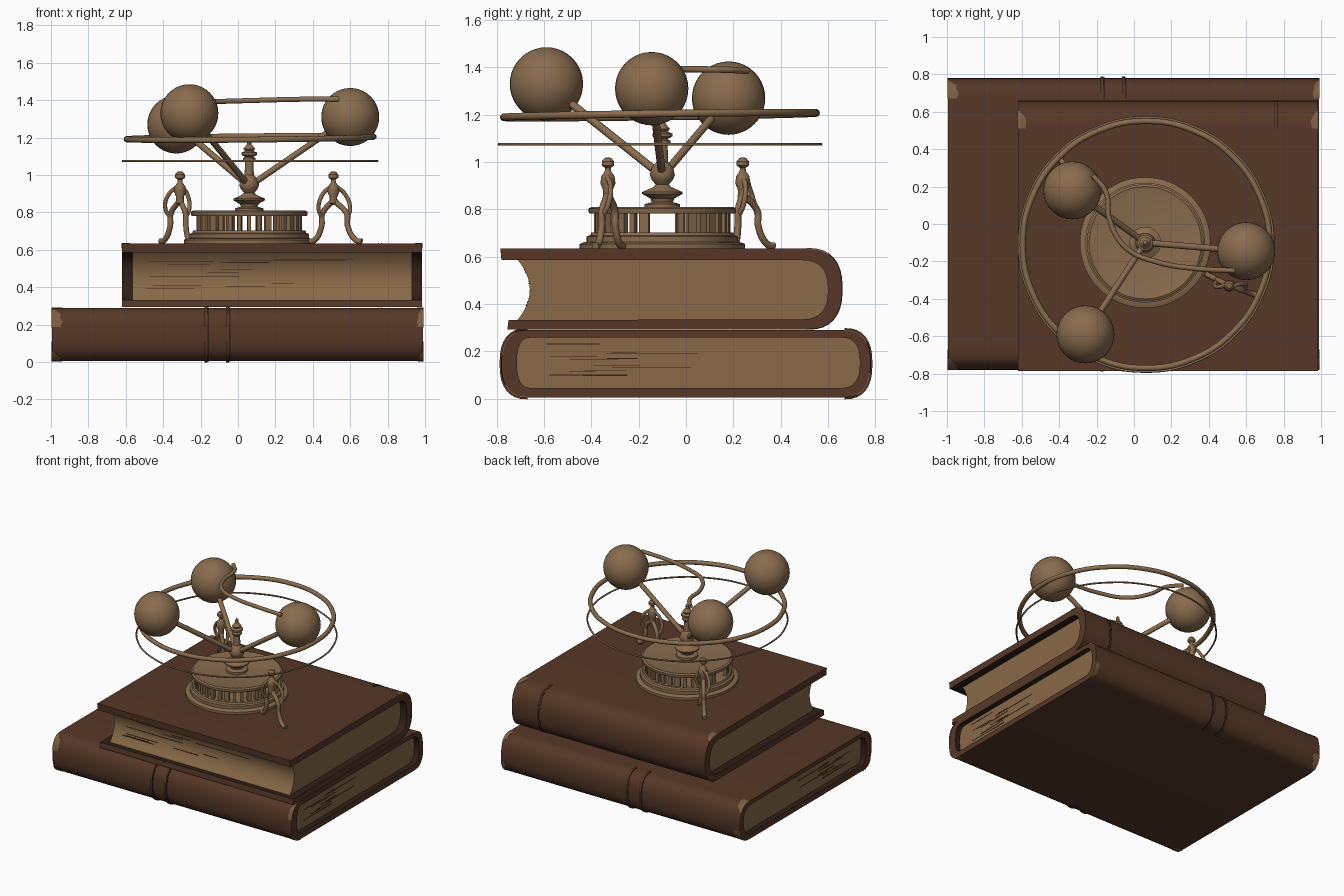
import bpy, bmesh, math, random
from mathutils import Vector, Matrix

if "Cube" in bpy.data.objects:
    bpy.data.objects.remove(bpy.data.objects["Cube"])
random.seed(4)


def mat(name, rgb):
    m = bpy.data.materials.new(name)
    m.diffuse_color = (*rgb, 1)
    m.use_nodes = True
    m.node_tree.nodes["Principled BSDF"].inputs["Base Color"].default_value = m.diffuse_color
    return m


LEATHER = mat("brown leather", (0.092, 0.039, 0.020))
DARK = mat("dark brown", (0.030, 0.014, 0.008))
PAGE = mat("aged paper", (0.246, 0.141, 0.063))
WORN = mat("worn leather", (0.200, 0.110, 0.055))
BRASS = mat("old brass", (0.250, 0.150, 0.076))
CX, CY = 0.06, -0.10


def finish(name, bm, mats, angle=35):
    bmesh.ops.recalc_face_normals(bm, faces=bm.faces[:])
    me = bpy.data.meshes.new(name)
    bm.to_mesh(me)
    bm.free()
    ob = bpy.data.objects.new(name, me)
    bpy.context.collection.objects.link(ob)
    for m in mats:
        me.materials.append(m)
    smooth(ob, angle)
    return ob


def smooth(ob, angle=35):
    bpy.ops.object.select_all(action='DESELECT')
    ob.select_set(True)
    bpy.context.view_layer.objects.active = ob
    bpy.ops.object.shade_smooth_by_angle(angle=math.radians(angle))


def shell(name, outer, inner, x0, x1, closed, mats):
    """Thick sheet: yz outlines swept along x; inner faces take the last material."""
    n = len(outer)
    x0 = x0 if isinstance(x0, list) else [x0] * n
    x1 = x1 if isinstance(x1, list) else [x1] * n
    bm = bmesh.new()
    rows = [[bm.verts.new((x[i], *p[i])) for i in range(n)]
            for p, x in ((outer, x0), (outer, x1), (inner, x1), (inner, x0))]
    for i in range(n if closed else n - 1):
        j = (i + 1) % n
        for k in range(4):
            a, b = rows[k], rows[(k + 1) % 4]
            f = bm.faces.new((a[i], a[j], b[j], b[i]))
            f.material_index = len(mats) - 1 if k == 2 else 0
    if not closed:
        for e in (0, n - 1):
            bm.faces.new([r[e] for r in rows])
    return finish(name, bm, mats)


def prism(name, pts, x0, x1, m):
    bm = bmesh.new()
    a = [bm.verts.new((x0, *p)) for p in pts]
    b = [bm.verts.new((x1, *p)) for p in pts]
    bm.faces.new(a)
    bm.faces.new(b)
    for i in range(len(pts)):
        j = (i + 1) % len(pts)
        bm.faces.new((a[i], a[j], b[j], b[i]))
    return finish(name, bm, [m])


def arc(y, bulge, z0, z1, side=1, n=16):
    """Rounded book edge, from top to bottom when side is 1."""
    zc, h, out = (z0 + z1) / 2, (z1 - z0) / 2, []
    for i in range(n + 1):
        t = math.pi / 2 - math.pi * i / n
        s = math.copysign(abs(math.sin(t)) ** 0.8, math.sin(t))
        out.append((y - side * bulge * (1 - abs(math.cos(t)) ** 0.8), zc + side * h * s))
    return out


def strip(name, pts, x0, x1, m, h=0.005):
    """Thin strip lying on part of a book outline."""
    o, i = [], []
    for k, p in enumerate(pts):
        a, b = pts[max(k - 1, 0)], pts[min(k + 1, len(pts) - 1)]
        d = Vector((b[0] - a[0], b[1] - a[1])).normalized()
        nrm = Vector((-d.y, d.x))
        o.append(tuple(Vector(p) + nrm * h))
        i.append(tuple(Vector(p) - nrm * 0.004))
    return shell(name, o, i, x0, x1, False, [m])


def lathe(name, prof, loc, m=BRASS, seg=48, angle=35):
    bm = bmesh.new()
    vs = [bm.verts.new((r, 0, z)) for r, z in prof]
    es = [bm.edges.new(e) for e in zip(vs, vs[1:])]
    bmesh.ops.spin(bm, geom=vs + es, cent=(0, 0, 0), axis=(0, 0, 1),
                   angle=2 * math.pi, steps=seg)
    bmesh.ops.remove_doubles(bm, verts=bm.verts[:], dist=1e-5)
    bmesh.ops.translate(bm, verts=bm.verts[:], vec=loc)
    return finish(name, bm, [m], angle)


def tube(name, pts, r, m=BRASS, cyclic=False):
    cu = bpy.data.curves.new(name, 'CURVE')
    cu.dimensions, cu.bevel_depth, cu.bevel_resolution = '3D', r, 3
    cu.use_fill_caps, cu.resolution_u = True, 6
    sp = cu.splines.new('BEZIER' if len(pts) > 2 else 'POLY')
    bez = len(pts) > 2
    col = sp.bezier_points if bez else sp.points
    col.add(len(pts) - 1)
    for q, p in zip(col, pts):
        q.co = p if bez else (*p, 1)
        if bez:
            q.handle_left_type = q.handle_right_type = 'AUTO'
    sp.use_cyclic_u = cyclic
    cu.materials.append(m)
    ob = bpy.data.objects.new(name, cu)
    bpy.context.collection.objects.link(ob)
    bpy.ops.object.select_all(action='DESELECT')
    ob.select_set(True)
    bpy.context.view_layer.objects.active = ob
    bpy.ops.object.convert(target='MESH')
    smooth(bpy.context.object, 50)


def ball(name, loc, r):
    bm = bmesh.new()
    bmesh.ops.create_uvsphere(bm, u_segments=32, v_segments=20, radius=r,
                              matrix=Matrix.Translation(loc))
    return finish(name, bm, [BRASS])


def box(name, lo, hi, m):
    bm = bmesh.new()
    c = [(a + b) / 2 for a, b in zip(lo, hi)]
    s = [b - a for a, b in zip(lo, hi)]
    bmesh.ops.create_cube(bm, size=1, matrix=Matrix.Translation(c) @ Matrix.Diagonal((*s, 1)))
    return finish(name, bm, [m])


# Lower book: leather wrapped round both long sides
back, front = arc(0.78, 0.11, 0.005, 0.29), arc(-0.78, 0.11, 0.005, 0.29, -1)
inner = arc(0.735, 0.08, 0.045, 0.258) + arc(-0.715, 0.06, 0.045, 0.258, -1)
shell("lower_book_cover", back + front, inner, -0.995, 0.99, True, [LEATHER, DARK])
prism("lower_book_pages", arc(0.738, 0.08, 0.042, 0.261) + arc(-0.718, 0.06, 0.042, 0.261, -1),
      -0.955, 0.95, PAGE)
for side, pts in (("back", back), ("front", front)):
    for x in (-0.17, -0.055):
        strip("lower_book_band_" + side, pts, x - 0.008, x + 0.008, LEATHER, 0.008)
        strip("lower_book_groove_" + side, pts, x + 0.008, x + 0.015, DARK, 0.002)
    # Worn leather corners
    for k in (2, 11):
        sub = pts[k - 2:k + 4]
        w = [0.05, 0.06, 0.045, 0.05, 0.03, 0.012]
        strip("worn_corner_left", sub, -0.997, [-0.997 + v for v in w], WORN, 0.002)
        strip("worn_corner_right", sub, [0.992 - v * 0.6 for v in w], 0.992, WORN, 0.002)

# Upper book: spine at the back, hollow fore edge at the front
spine = arc(0.66, 0.15, 0.293, 0.635)
cover_in = [(-0.78, 0.585)] + arc(0.60, 0.11, 0.335, 0.585) + [(-0.75, 0.332)]
shell("upper_book_cover", [(-0.785, 0.635)] + spine + [(-0.755, 0.293)], cover_in,
      -0.62, 0.985, False, [LEATHER, DARK])


def fore(z):
    return -0.66 - 0.05 * ((z - 0.46) / 0.125) ** 2


zs = [0.332 + 0.256 * i / 12 for i in range(13)]
prism("upper_book_pages", arc(0.603, 0.11, 0.332, 0.588) + [(fore(z), z) for z in zs],
      -0.565, 0.93, PAGE)
for x in (0.75, 0.765):
    strip("upper_book_spine_line", spine, x, x + 0.005, DARK, 0.002)
strip("upper_worn_corner_left", spine[:4], -0.622, [-0.58, -0.575, -0.59, -0.61], WORN, 0.002)
strip("upper_worn_corner_right", spine[:4], [0.95, 0.945, 0.96, 0.98], 0.987, WORN, 0.002)

# Loose page edges drawn as thin dark plates
for i in range(16):
    z, x, w = random.uniform(0.36, 0.56), random.uniform(-0.55, 0.35), random.uniform(0.1, 0.5)
    box("fore_edge_line", (x, fore(z) - 0.003, z), (x + w, fore(z) + 0.004, z + 0.0025), DARK)
for i in range(12):
    z, y, w = random.uniform(0.09, 0.23), random.uniform(-0.66, -0.3), random.uniform(0.1, 0.4)
    for e in (0.95, -0.955):
        box("lower_page_line", (e - 0.002, y, z), (e + 0.002, y + w, z + 0.0025), DARK)

# Stepped base, open gallery and top plate
lathe("base", [(0, 0.63), (0.35, 0.63), (0.35, 0.653), (0.335, 0.66), (0.32, 0.662),
               (0.32, 0.685), (0.305, 0.69), (0.30, 0.703), (0, 0.703)], (CX, CY, 0), seg=64)
for i in range(34):
    a = 2 * math.pi * (i + 0.5) / 34
    if abs(math.sin(a)) < 0.22:
        continue
    w = random.uniform(0.018, 0.042)
    ob = box("gallery_column", (0.262, -w / 2, 0.70), (0.288, w / 2, 0.79), BRASS)
    ob.matrix_world = Matrix.Translation((CX, CY, 0)) @ Matrix.Rotation(a, 4, 'Z')
lathe("top_plate", [(0, 0.782), (0.308, 0.782), (0.312, 0.79), (0.312, 0.803), (0.30, 0.81),
                    (0.285, 0.806), (0, 0.806)], (CX, CY, 0), seg=64)

# Turned central spindle
lathe("spindle", [(0, 0.80), (0.075, 0.80), (0.075, 0.822), (0.045, 0.83), (0.05, 0.845),
                  (0.085, 0.865), (0.085, 0.873), (0.04, 0.893), (0.028, 0.905), (0.045, 0.925),
                  (0.053, 0.945), (0.046, 0.975), (0.025, 1.0), (0.022, 1.07), (0.034, 1.08),
                  (0.034, 1.09), (0.022, 1.097), (0.042, 1.108), (0.042, 1.12), (0.022, 1.128),
                  (0.032, 1.14), (0.022, 1.152), (0.012, 1.165), (0.012, 1.185), (0, 1.20)],
      (CX, CY, 0), seg=32)

# Planets on straight arms
for p in ((0.60, -0.145, 1.31), (-0.33, 0.18, 1.27), (-0.26, -0.59, 1.33)):
    ball("planet", p, 0.155)
    tube("planet_arm", [(CX, CY, 0.94), p], 0.017)
tube("curved_rod", [(-0.22, 0.26, 1.385), (-0.15, 0.17, 1.39), (-0.13, 0.02, 1.392),
                    (-0.04, -0.13, 1.395), (0.13, -0.205, 1.40), (0.33, -0.238, 1.405),
                    (0.54, -0.25, 1.405)], 0.014)


# Orbit rings: a thin level one and a thicker, slightly tilted one
def ring(name, r, t, z, tx=0.0, ty=0.0):
    tube(name, [(CX + 0.005 + r * math.cos(a), CY - 0.01 + r * math.sin(a),
                 z + tx * r * math.cos(a) + ty * r * math.sin(a))
                for a in [math.pi * k / 8 for k in range(16)]], t, BRASS, True)


ring("lower_orbit_ring", 0.68, 0.006, 1.075)
ring("upper_orbit_ring", 0.66, 0.016, 1.198, 0.01, 0.014)


# Two small standing figures striding outward from the base
def figure(x, y, feet_in, feet_out):
    lathe("figure_head", [(0, 0.95), (0.014, 0.955), (0.012, 0.975), (0.026, 0.985),
                          (0.026, 1.003), (0.014, 1.017), (0, 1.02)], (x, y, 0), seg=16)
    lathe("figure_body", [(0, 0.84), (0.022, 0.85), (0.02, 0.88), (0.032, 0.91),
                          (0.028, 0.94), (0.012, 0.962), (0, 0.965)], (x, y, 0), seg=16)
    for foot in (feet_in, feet_out):
        d = Vector((foot[0] - x, foot[1] - y, 0))
        at = lambda f, z: Vector((x, y, z)) + d * f
        side = Vector((-d.y, d.x, 0)).normalized() * 0.03
        tube("figure_leg", [at(0.05, 0.86), at(0.5, 0.79), at(0.52, 0.73), at(0.85, 0.65),
                            at(1.05, 0.645)], 0.015)
        tube("figure_arm", [at(0.1, 0.94), at(0.35, 0.90) + side, at(0.55, 0.82) + side,
                            at(0.5, 0.77)], 0.011)


figure(0.51, -0.33, (0.39, -0.27), (0.655, -0.38))
figure(-0.31, 0.24, (-0.25, 0.20), (-0.41, 0.365))
